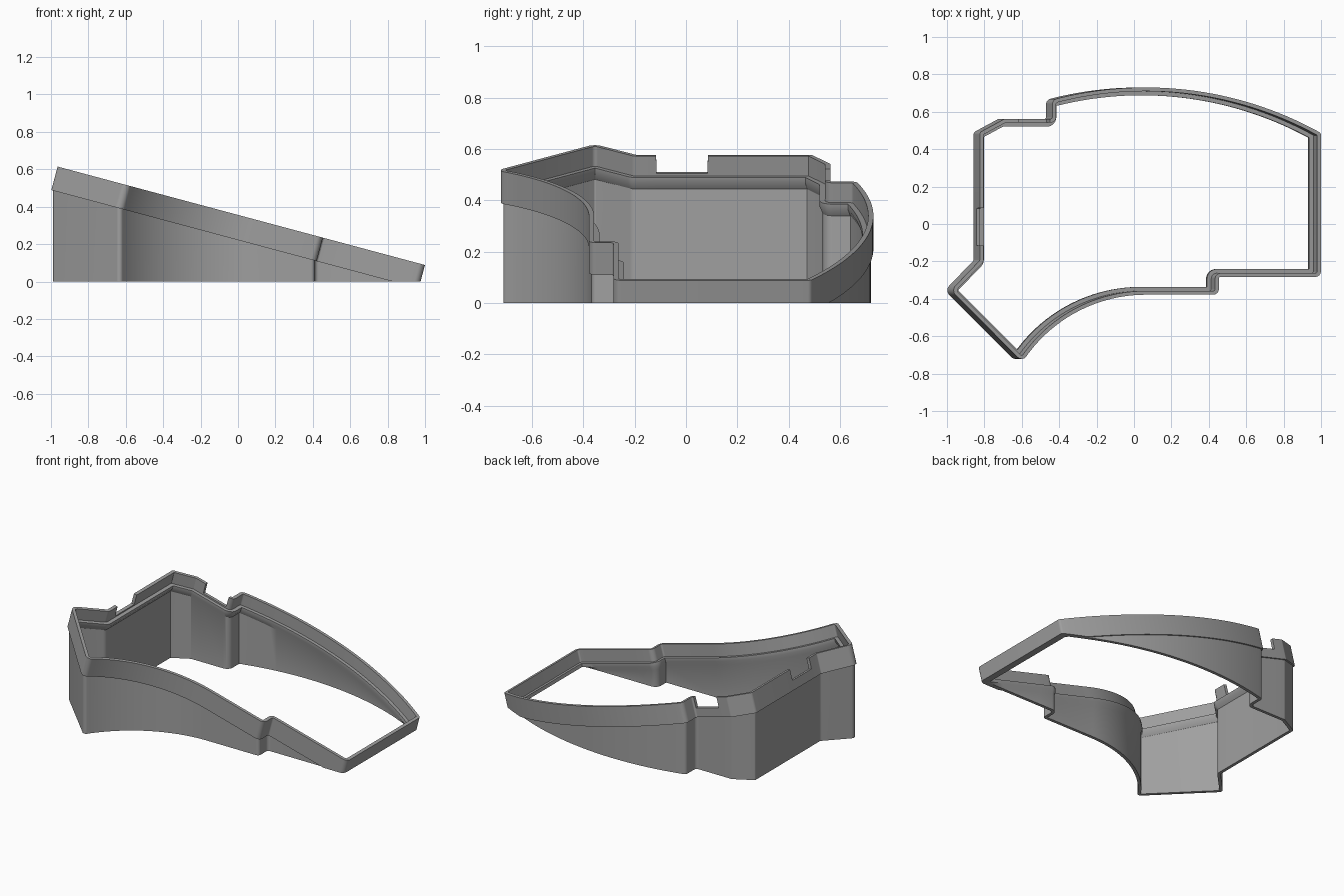
import bpy
import bmesh
from math import radians, sin, cos, tan, sqrt
from mathutils import Vector

cube = bpy.data.objects.get("Cube")
if cube:
    bpy.data.objects.remove(cube)

TILT = radians(15)      # slope of the upper band
PLANE_Z = 0.2215        # height of the band's lower edge at x = 0
BAND = 0.13             # band depth, square to the slope
NOTCH = 0.06            # band depth left inside a notch


def arc(cx, peak, radius, x0, x1, count):
    """Points of a circular arc that peaks at (cx, peak)."""
    xs = [x0 + (x1 - x0) * i / count for i in range(count + 1)]
    return [(x, peak - radius + sqrt(radius ** 2 - (x - cx) ** 2)) for x in xs]


# Outline corners, counter-clockwise: x, y, corner radius, cuts on the next edge, notch
front_arc = arc(0.03, -0.378, 0.785, -0.63, 0.03, 22)
back_arc = arc(0.03, 0.73, 1.92, 0.966, -0.47, 32)
steps = [0.2 + 0.05 * i for i in range(15)]
corners = [(-1.012, -0.355, 0.035, [], False), (*front_arc[0], 0.03, [], False)]
corners += [(x, y, 0, [], False) for x, y in front_arc[1:]]
corners += [
    (0.42, -0.378, 0.03, [], False),
    (0.42, -0.283, 0.01, steps, False),
    (0.966, -0.283, 0.03, [], False),
    (*back_arc[0], 0.02, [], False),
]
corners += [(x, y, 0, [], False) for x, y in back_arc[1:-1]]
corners += [
    (*back_arc[-1], 0.03, [], False),
    (-0.47, 0.562, 0.01, [0.047, 0.051, 0.706, 0.71], True),
    (-0.725, 0.562, 0.02, [], False),
    (-0.858, 0.49, 0.02, [0.591, 0.593, 0.883, 0.885], True),
    (-0.858, -0.195, 0.01, [], False),
]


def ring(offset):
    """Outline moved inward by offset, as (point, is_in_notch)."""
    points = []
    n = len(corners)
    for i, (x, y, r, cuts, notch) in enumerate(corners):
        p = Vector((x, y))
        before = p - Vector(corners[i - 1][:2])
        after = Vector(corners[(i + 1) % n][:2]) - p
        n1 = Vector((-before.y, before.x)).normalized()
        n2 = Vector((-after.y, after.x)).normalized()
        miter = (n1 + n2) / (1 + n1.dot(n2))
        if r == 0:
            points.append((p + miter * offset, False))
        else:
            side = 1 if before.cross(after) > 0 else -1
            rr = max(r - side * offset, 0.002)
            center = p + miter * (offset + side * rr)
            for k in range(7):
                normal = n1.lerp(n2, k / 6).normalized()
                points.append((center - normal * side * rr, False))
        for k, t in enumerate(cuts):
            points.append((p + after * t + n2 * offset, notch and k in (1, 2)))
    return points


def place(p, w, on_floor):
    """Put an outline point at depth w on the slope, never below the floor."""
    w = max(w, (p.x * tan(TILT) - PLANE_Z) / cos(TILT))
    z = PLANE_Z - p.x * tan(TILT) + w * cos(TILT)
    if on_floor:
        z = 0
    return (p.x + w * sin(TILT), p.y, max(z, 0))


# Wall cross-section: inset, depth on the slope, on the floor
section = [
    (0, BAND, False), (0, 0, False),
    (0.01, 0, False), (0.01, 0, True),
    (0.03, 0, True), (0.03, 0, False),
    (0.042, 0.028, False), (0.042, 0.05, False),
    (0.02, 0.05, False), (0.02, BAND, False),
]

# Sweep the section round the outline
bm = bmesh.new()
rings = []
for inset, depth, on_floor in section:
    loop = []
    for p, low in ring(inset):
        w = min(depth, NOTCH) if low else depth
        loop.append(bm.verts.new(place(p, w, on_floor)))
    rings.append(loop)
for j, a in enumerate(rings):
    b = rings[(j + 1) % len(rings)]
    for i in range(len(a)):
        k = (i + 1) % len(a)
        bm.faces.new((a[i], b[i], b[k], a[k]))
bmesh.ops.remove_doubles(bm, verts=bm.verts, dist=0.0001)
bmesh.ops.recalc_face_normals(bm, faces=bm.faces)

mesh = bpy.data.meshes.new("case_wall")
bm.to_mesh(mesh)
bm.free()
case = bpy.data.objects.new("case_wall", mesh)
bpy.context.collection.objects.link(case)

# Grey plastic
grey = bpy.data.materials.new("grey_plastic")
grey.use_nodes = True
color = (0.35, 0.35, 0.35, 1)
grey.diffuse_color = color
grey.node_tree.nodes["Principled BSDF"].inputs["Base Color"].default_value = color
mesh.materials.append(grey)

bpy.context.view_layer.objects.active = case
case.select_set(True)
bpy.ops.object.shade_smooth_by_angle(angle=radians(25))
